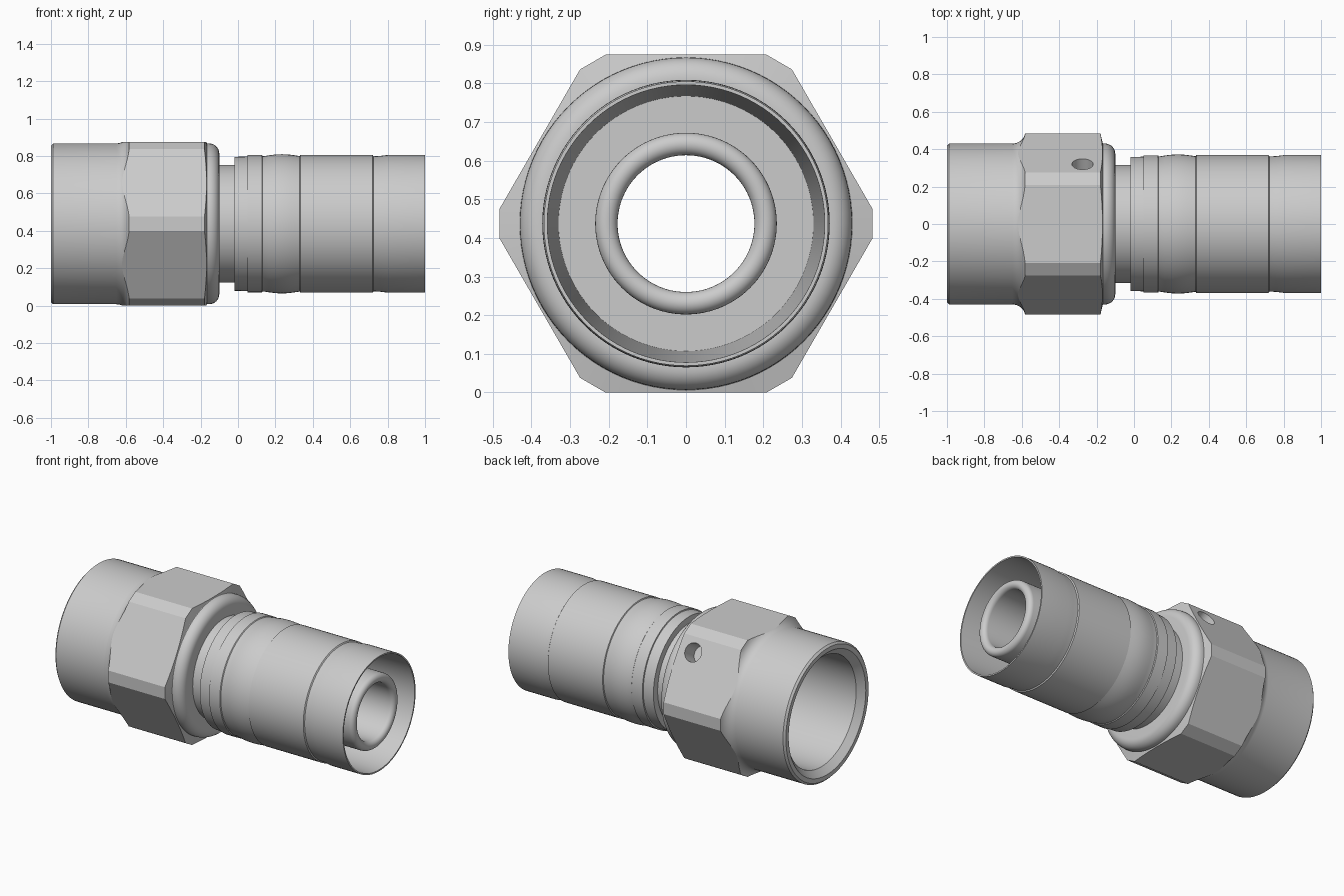
import bpy, bmesh, math
from mathutils import Vector, Matrix

if "Cube" in bpy.data.objects:
    bpy.data.objects.remove(bpy.data.objects["Cube"])

CZ = 0.437   # height of the fitting's axis
SEG = 96


def new_object(name, bm):
    bmesh.ops.recalc_face_normals(bm, faces=bm.faces)
    me = bpy.data.meshes.new(name)
    bm.to_mesh(me)
    bm.free()
    ob = bpy.data.objects.new(name, me)
    bpy.context.collection.objects.link(ob)
    return ob


def revolve(name, profile):
    """Spin a closed (x, radius) profile about the x axis."""
    bm = bmesh.new()
    rings = []
    for i in range(SEG):
        a = 2 * math.pi * i / SEG
        rings.append([bm.verts.new((x, r * math.cos(a), CZ + r * math.sin(a)))
                      for x, r in profile])
    n = len(profile)
    for i in range(SEG):
        p, q = rings[i], rings[(i + 1) % SEG]
        for j in range(n):
            k = (j + 1) % n
            bm.faces.new((p[j], p[k], q[k], q[j]))
    return new_object(name, bm)


def arc(cx, cr, rad, a0, a1, steps=8):
    out = []
    for i in range(steps + 1):
        a = math.radians(a0 + (a1 - a0) * i / steps)
        out.append((cx + rad * math.cos(a), cr + rad * math.sin(a)))
    return out


def boolean(ob, cutter, op):
    m = ob.modifiers.new("cut", 'BOOLEAN')
    m.operation, m.object, m.solver = op, cutter, 'EXACT'
    bpy.context.view_layer.objects.active = ob
    bpy.ops.object.modifier_apply(modifier=m.name)
    bpy.data.objects.remove(cutter)


def smooth(ob):
    bpy.ops.object.select_all(action='DESELECT')
    ob.select_set(True)
    bpy.context.view_layer.objects.active = ob
    bpy.ops.object.shade_smooth_by_angle(angle=math.radians(22))


# Nut: round barrel, oversize middle (trimmed to a hexagon), rounded collar
nut = revolve("swivel_nut",
              [(-1, 0.39), (-1, 0.418), (-0.988, 0.43)]
              + arc(-0.65, 0.50, 0.07, -90, 0)
              + [(-0.58, 0.6), (-0.18, 0.6), (-0.18, 0.487), (-0.167, 0.432), (-0.165, 0.43)]
              + arc(-0.155, 0.375, 0.055, 90, 0)
              + [(-0.10, 0.30), (-0.20, 0.25), (-0.36, 0.25), (-0.38, 0.35), (-0.96, 0.35)])

# Hexagon prism with narrow flats on its corners
bm = bmesh.new()
half = math.acos(0.437 / 0.4842)          # half angle of each main flat
pts = []
for i in range(6):
    mid = math.radians(30 + 60 * i)
    for s in (-half, half):
        pts.append((0.4842 * math.cos(mid + s), 0.4842 * math.sin(mid + s)))
ends = [[bm.verts.new((x, y, CZ + z)) for y, z in pts] for x in (-1.1, 0.1)]
bm.faces.new(ends[0])
bm.faces.new(ends[1])
for i in range(12):
    j = (i + 1) % 12
    bm.faces.new((ends[0][i], ends[0][j], ends[1][j], ends[1][i]))
boolean(nut, new_object("hex_prism", bm), 'INTERSECT')

# Blind hole in the upper rear flat
bm = bmesh.new()
normal = Vector((0, math.cos(math.radians(30)), 0.5))
bmesh.ops.create_cone(bm, cap_ends=True, segments=32, radius1=0.057, radius2=0.057, depth=0.22,
                      matrix=Matrix.Translation((-0.275, 0.32, CZ + 0.32))
                      @ normal.to_track_quat('Z', 'Y').to_matrix().to_4x4())
boolean(nut, new_object("hole_cutter", bm), 'DIFFERENCE')
smooth(nut)

# Crimp sleeve: neck, stepped rings, shallow bulge, long shell, flared end
bulge = [(0.14 + 0.19 * t / 8, 0.362 + 0.010 * math.sin(math.pi * t / 8)) for t in range(9)]
sleeve = revolve("crimp_sleeve",
                 [(-0.2, 0.22), (-0.2, 0.315), (-0.02, 0.315), (-0.02, 0.358), (0.05, 0.36),
                  (0.052, 0.367), (0.128, 0.367), (0.132, 0.362)]
                 + bulge
                 + [(0.333, 0.368), (0.72, 0.368), (0.725, 0.361), (0.76, 0.363),
                    (0.80, 0.368), (1.0, 0.368), (1.0, 0.359), (0.10, 0.33), (0.10, 0.22)])
smooth(sleeve)

# Inner hose tube with rounded tip and a seat flange inside the nut
tube = revolve("inner_tube",
               [(-0.32, 0.177), (-0.44, 0.30), (-0.42, 0.32), (-0.22, 0.32), (-0.2, 0.235)]
               + arc(0.95, 0.206, 0.029, 90, -90, 12))
smooth(tube)
